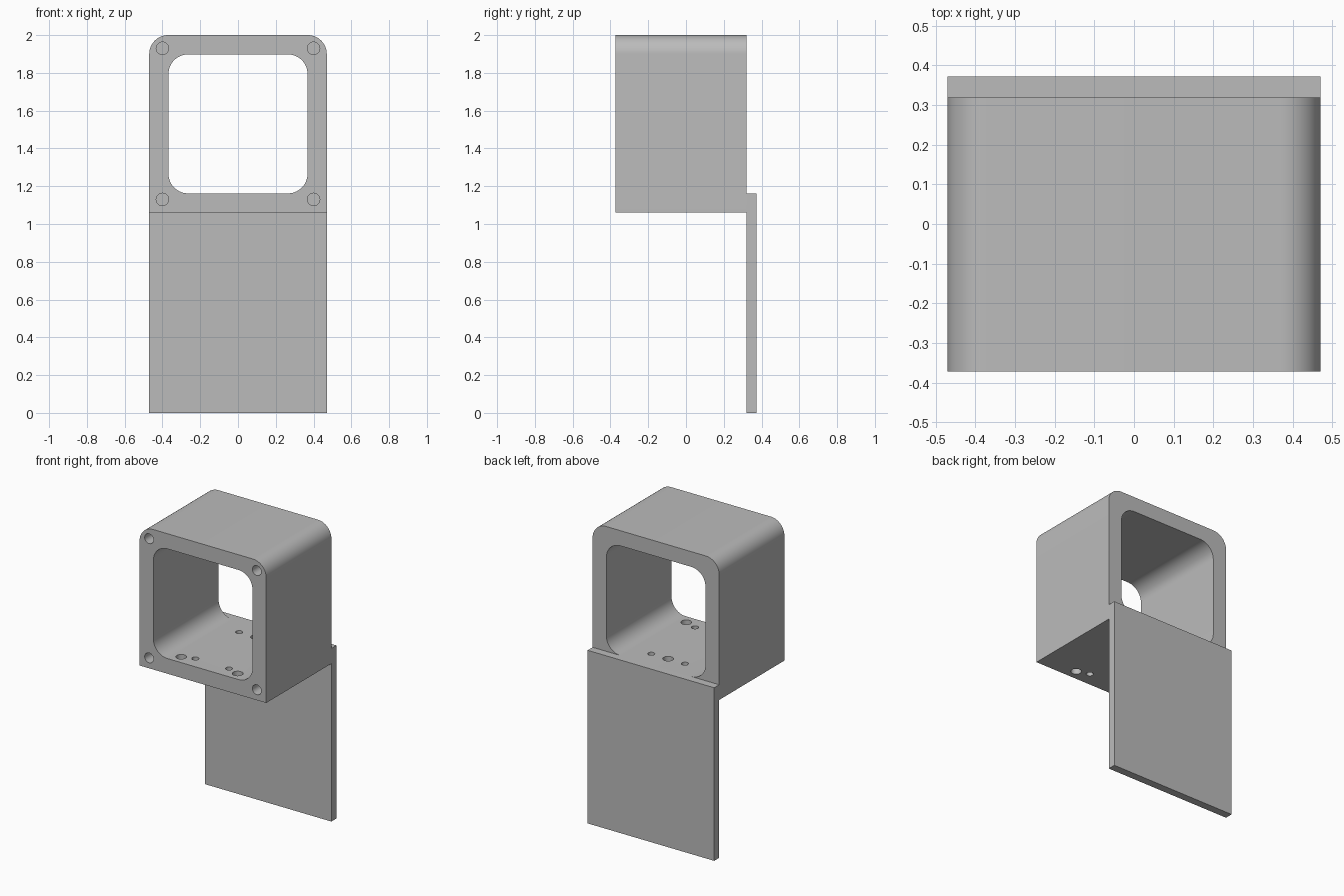
import bpy
import bmesh
from math import cos, sin, pi, radians

cube = bpy.data.objects.get("Cube")
if cube:
    bpy.data.objects.remove(cube, do_unlink=True)

HALF_W, FRONT, BACK = 0.47, -0.372, 0.319
BOTTOM, TOP, WALL, THICK = 1.06, 2.0, 0.102, 0.053

grey = bpy.data.materials.new("plain grey")
grey.use_nodes = True
grey.diffuse_color = (0.5, 0.5, 0.5, 1)
grey.node_tree.nodes["Principled BSDF"].inputs["Base Color"].default_value = (0.5, 0.5, 0.5, 1)


def rounded_outline(half, low, high, r_low, r_high, steps=14):
    """Counter-clockwise x, z outline; a zero radius leaves a square corner."""
    points = []
    corners = [(1, high, r_high), (-1, high, r_high), (-1, low, r_low), (1, low, r_low)]
    for i, (side, z, r) in enumerate(corners):
        cx = side * (half - r)
        cz = z - r if z == high else z + r
        for s in range(steps + 1 if r else 1):
            a = (i + s / steps) * pi / 2
            points.append((cx + r * cos(a), cz + r * sin(a)))
    return points


def prism(name, outline, y0, y1):
    bm = bmesh.new()
    face = bm.faces.new([bm.verts.new((x, y0, z)) for x, z in outline])
    out = bmesh.ops.extrude_face_region(bm, geom=[face])
    moved = [v for v in out["geom"] if isinstance(v, bmesh.types.BMVert)]
    bmesh.ops.translate(bm, vec=(0, y1 - y0, 0), verts=moved)
    bmesh.ops.recalc_face_normals(bm, faces=bm.faces)
    mesh = bpy.data.meshes.new(name)
    bm.to_mesh(mesh)
    bm.free()
    mesh.materials.append(grey)
    obj = bpy.data.objects.new(name, mesh)
    bpy.context.collection.objects.link(obj)
    return obj


def drill(location, radius, depth, rotation=(0, 0, 0)):
    bpy.ops.mesh.primitive_cylinder_add(vertices=32, radius=radius, depth=depth,
                                        location=location, rotation=rotation)
    bpy.context.object.data.materials.append(grey)
    return bpy.context.object


def activate(obj):
    bpy.ops.object.select_all(action="DESELECT")
    obj.select_set(True)
    bpy.context.view_layer.objects.active = obj


def cut(obj, cutter):
    mod = obj.modifiers.new("cut", "BOOLEAN")
    mod.operation, mod.solver, mod.object = "DIFFERENCE", "EXACT", cutter
    activate(obj)
    bpy.ops.object.modifier_apply(modifier=mod.name)
    bpy.data.objects.remove(cutter, do_unlink=True)


# Housing: square tube with rounded top corners and a rounded opening
housing = prism("housing", rounded_outline(HALF_W, BOTTOM, TOP, 0, 0.1), FRONT, BACK)
opening = rounded_outline(HALF_W - WALL, BOTTOM + WALL, TOP - WALL, 0.104, 0.104)
cut(housing, prism("opening_cutter", opening, FRONT - 0.1, BACK + 0.1))

# Blind screw holes in the front corners
for x in (-0.4, 0.4):
    for z in (BOTTOM + 0.07, TOP - 0.07):
        cut(housing, drill((x, FRONT, z), 0.033, 0.5, (pi / 2, 0, 0)))

# Through holes in the floor: large and small
floor_holes = [(0, 0.19, 0.033)]
for side in (-1, 1):
    floor_holes += [(side * 0.21, -0.303, 0.033),
                    (side * 0.125, -0.274, 0.022),
                    (side * 0.125, 0.19, 0.022)]
for x, y, r in floor_holes:
    cut(housing, drill((x, y, BOTTOM + WALL / 2), r, 0.2))

# Mounting plate hanging behind the housing, level with its floor
plate = prism("mounting_plate", rounded_outline(HALF_W, 0, BOTTOM + WALL, 0, 0),
              BACK, BACK + THICK)

for obj in (housing, plate):
    activate(obj)
    bpy.ops.object.shade_smooth_by_angle(angle=radians(30))
